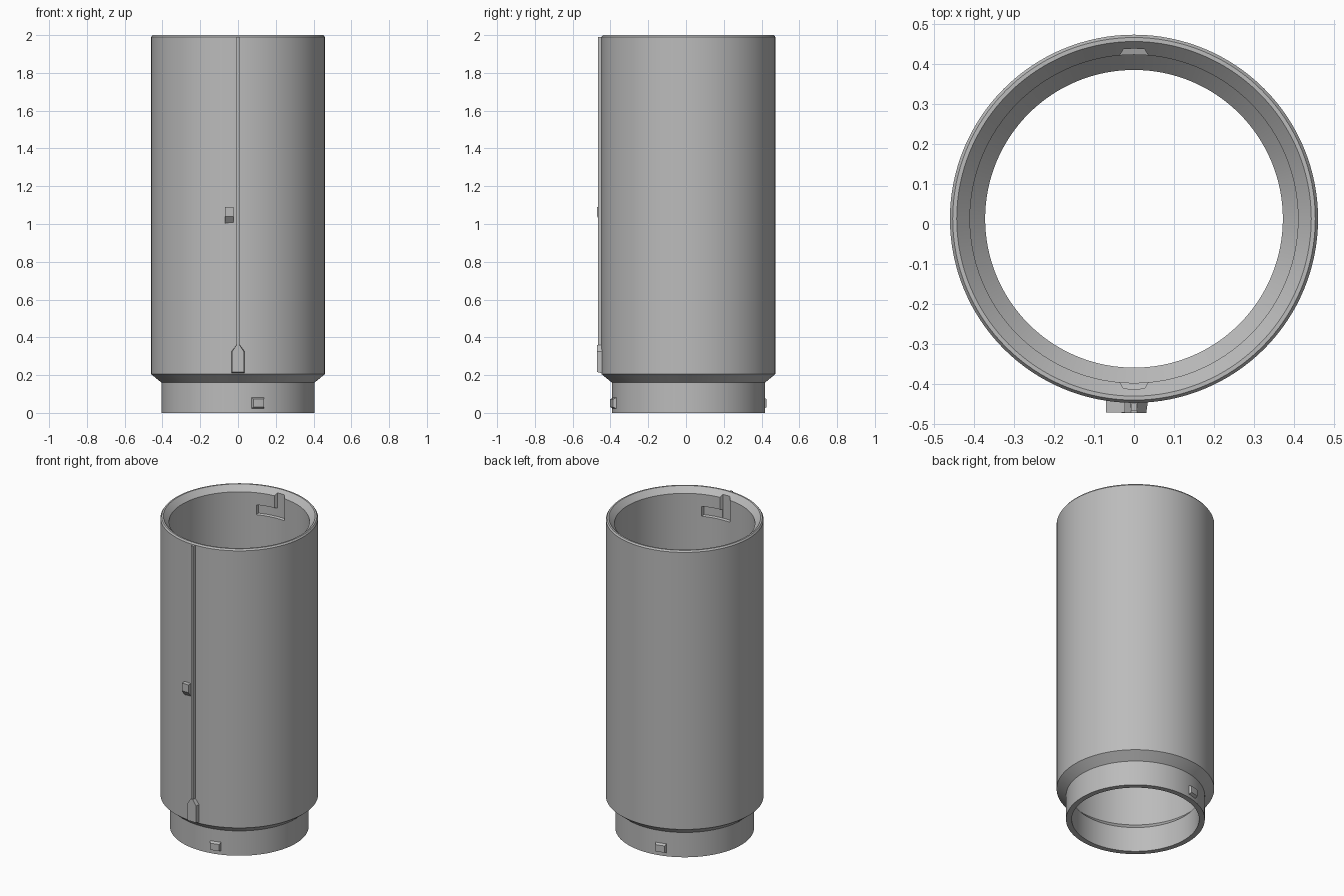
import bpy, bmesh
from math import radians, cos, sin, pi

if "Cube" in bpy.data.objects:
    bpy.data.objects.remove(bpy.data.objects["Cube"])

CY = 0.013      # tube axis sits slightly behind the centre
SEGMENTS = 128

grey = bpy.data.materials.new("mid_grey")
grey.use_nodes = True
grey.diffuse_color = (0.5, 0.5, 0.5, 1)
grey.node_tree.nodes["Principled BSDF"].inputs["Base Color"].default_value = (0.5, 0.5, 0.5, 1)


def make_object(name, bm):
    bmesh.ops.recalc_face_normals(bm, faces=bm.faces)
    mesh = bpy.data.meshes.new(name)
    bm.to_mesh(mesh)
    bm.free()
    mesh.materials.append(grey)
    obj = bpy.data.objects.new(name, mesh)
    bpy.context.collection.objects.link(obj)
    return obj


def sweep(bm, rings, closed):
    """Join rings of points into a tube, closed in a loop or capped."""
    rows = [[bm.verts.new(p) for p in ring] for ring in rings]
    pairs = list(zip(rows, rows[1:]))
    if closed:
        pairs.append((rows[-1], rows[0]))
    for a, b in pairs:
        for i in range(len(a)):
            j = (i + 1) % len(a)
            bm.faces.new((a[i], a[j], b[j], b[i]))
    if not closed:
        bm.faces.new(rows[0])
        bm.faces.new(rows[-1])


def lathe(name, profile):
    bm = bmesh.new()
    angles = [2 * pi * i / SEGMENTS for i in range(SEGMENTS)]
    sweep(bm, [[(r * cos(a), CY + r * sin(a), z) for r, z in profile] for a in angles], True)
    return make_object(name, bm)


def arc_block(name, centre, half, r0, r1, z0, z1, narrow, inset, steps=8):
    """Curved block that tapers from radius r0 to r1; angles in degrees."""
    bm = bmesh.new()
    rings = []
    for i in range(steps + 1):
        t = 2 * i / steps - 1
        ring = []
        for r, h, z in ((r0, half, z0), (r0, half, z1),
                        (r1, half - narrow, z1 - inset), (r1, half - narrow, z0 + inset)):
            a = radians(centre + t * h)
            ring.append((r * cos(a), CY + r * sin(a), z))
        rings.append(ring)
    sweep(bm, rings, False)
    return make_object(name, bm)


def prism(name, start, end):
    bm = bmesh.new()
    sweep(bm, [start, end], False)
    return make_object(name, bm)


# Tube with chamfered mouth, stepped-in neck and inner shoulder
body = lathe("tube_body", [
    (0.372, 0), (0.405, 0), (0.405, 0.16), (0.46, 0.205), (0.46, 1.99),
    (0.453, 2), (0.443, 2), (0.41, 1.965), (0.41, 0.2), (0.372, 0.16)])

# L-shaped locking slots inside the mouth, front and back
cutters = []
for turn in (0, 180):
    cutters.append(arc_block("slot_entry_cutter", 90 + turn, 6, 0.4, 0.425, 1.82, 2.02, 2.5, 0.008))
    cutters.append(arc_block("slot_leg_cutter", 98 + turn, 14, 0.4, 0.425, 1.82, 1.89, 2.5, 0.008))
bpy.context.view_layer.objects.active = body
for cutter in cutters:
    mod = body.modifiers.new("slot", "BOOLEAN")
    mod.operation = "DIFFERENCE"
    mod.solver = "EXACT"
    mod.object = cutter
    bpy.ops.object.modifier_apply(modifier=mod.name)
    bpy.data.objects.remove(cutter)

# Locking tabs on the neck
for side, angle in (("front", -75), ("back", 105)):
    arc_block(side + "_locking_tab", angle, 5.2, 0.395, 0.422, 0.018, 0.085, 1.3, 0.012)

# Thin spine running up the front
spine = [(-0.009, 0.3), (0.009, 0.3), (0.009, 1.99), (-0.009, 1.99)]
prism("front_spine", [(x, -0.435, z) for x, z in spine],
      [(x * 0.8, -0.466, z) for x, z in spine])

# Pointed foot of the spine
half_foot = [(0.036, 0.207), (0.036, 0.325), (0.009, 0.36)]
foot = half_foot + [(-x, z) for x, z in reversed(half_foot)]
prism("spine_foot", [(x, -0.435, z) for x, z in foot],
      [(x * 0.85, -0.472, max(z, 0.217)) for x, z in foot])

# Small wedge hook beside the spine
hook = [(-0.435, 1.09), (-0.471, 1.09), (-0.471, 1.04), (-0.435, 0.995)]
prism("side_hook", [(-0.07, y, z) for y, z in hook], [(-0.023, y, z) for y, z in hook])

# Smooth the round walls, keep the edges crisp
bpy.ops.object.select_all(action="DESELECT")
body.select_set(True)
bpy.context.view_layer.objects.active = body
bpy.ops.object.shade_smooth_by_angle(angle=radians(25))
